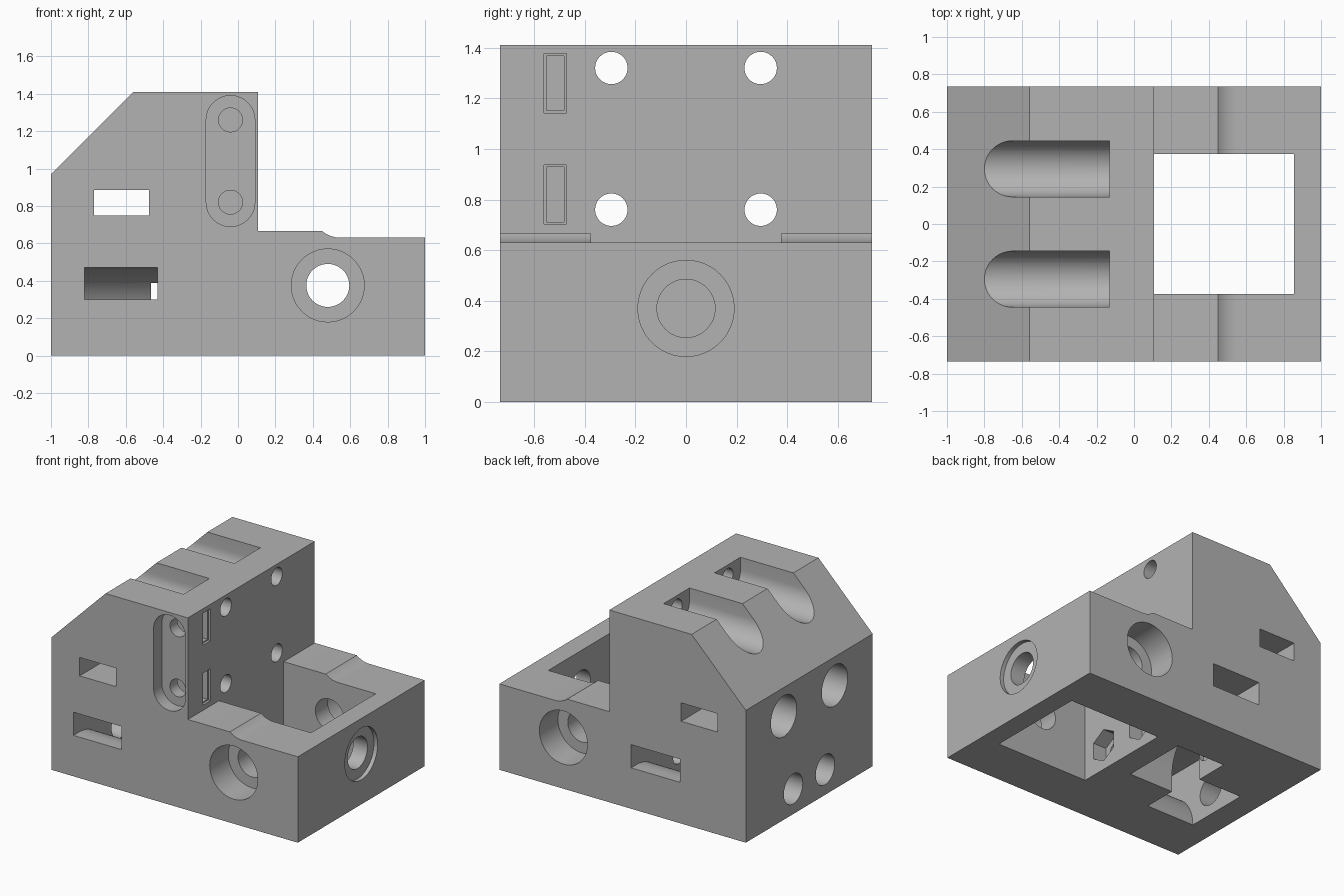
import bpy, bmesh
from math import sin, cos, pi, radians

old = bpy.data.objects.get("Cube")
if old:
    bpy.data.objects.remove(old, do_unlink=True)

grey = bpy.data.materials.new("plain grey")
grey.use_nodes = True
grey.diffuse_color = (0.45, 0.45, 0.45, 1)
grey.node_tree.nodes["Principled BSDF"].inputs["Base Color"].default_value = grey.diffuse_color


def arc(cx, cy, r, start, end, steps=16):
    angles = [radians(start + (end - start) * i / steps) for i in range(steps + 1)]
    return [(cx + r * cos(a), cy + r * sin(a)) for a in angles]


def prism(name, outline, axis, lo, hi):
    """Extrude a 2D outline along an axis; outline is (y,z), (x,z) or (x,y)."""
    place = {"X": lambda u, v, w: (w, u, v),
             "Y": lambda u, v, w: (u, w, v),
             "Z": lambda u, v, w: (u, v, w)}[axis]
    bm = bmesh.new()
    base = bm.faces.new([bm.verts.new(place(u, v, lo)) for u, v in outline])
    move = place(0, 0, hi - lo)
    grown = bmesh.ops.extrude_face_region(bm, geom=[base], use_keep_orig=True)
    bmesh.ops.translate(bm, vec=move,
                        verts=[g for g in grown["geom"] if isinstance(g, bmesh.types.BMVert)])
    bmesh.ops.recalc_face_normals(bm, faces=bm.faces)
    mesh = bpy.data.meshes.new(name)
    bm.to_mesh(mesh)
    bm.free()
    mesh.materials.append(grey)
    obj = bpy.data.objects.new(name, mesh)
    bpy.context.collection.objects.link(obj)
    return obj


def cut(outline, axis, lo, hi):
    cutter = prism("cutter", outline, axis, lo, hi)
    cutter.hide_render = True
    mod = body.modifiers.new("cut", "BOOLEAN")
    mod.operation, mod.solver, mod.object = "DIFFERENCE", "EXACT", cutter
    bpy.context.view_layer.objects.active = body
    bpy.ops.object.modifier_apply(modifier=mod.name)
    bpy.data.objects.remove(cutter, do_unlink=True)


def rect(u0, u1, v0, v1):
    return [(u0, v0), (u1, v0), (u1, v1), (u0, v1)]


def circle(u, v, r, sides=48, turn=0):
    return arc(u, v, r, turn, turn + 360, sides)[:-1]


# Stepped block with a sloped back corner and a small cove in the low deck
DEPTH, WALL = 0.735, 0.108
profile = ([(-1, 0), (1, 0), (1, 0.63)] + arc(0.55, 0.79, 0.16, 270, 231, 10)
           + [(0.44, 0.665), (WALL, 0.665), (WALL, 1.41), (-0.56, 1.41), (-1, 0.97)])
body = prism("carriage_block", profile, "Y", -DEPTH, DEPTH)

# Square well through the low deck
cut(rect(WALL, 0.855, -0.375, 0.375), "Z", -0.1, 0.8)

# Shaft holes through the well walls, with counterbores
cut(circle(0.48, 0.375, 0.115), "Y", -1, 1)
for side in (-1, 1):
    cut(circle(0.48, 0.375, 0.195), "Y", *sorted((side * 0.52, side * 1)))
cut(circle(0, 0.37, 0.115), "X", 0.8, 1.1)
cut(circle(0, 0.37, 0.19), "X", 0.97, 1.1)

# Screw holes in the tall wall; the upper counterbores open out of the top
for y in (-0.295, 0.295):
    for z in (0.76, 1.32):
        cut(circle(y, z, 0.064), "X", -0.3, 0.3)
    cut(circle(y, 0.76, 0.15), "X", -1.1, -0.13)
    trough = arc(y, 1.32, 0.15, 180, 360, 24) + [(y + 0.15, 1.6), (y - 0.15, 1.6)]
    cut(trough, "X", -1.1, -0.13)

# Straight slot across the block
cut(rect(-0.77, -0.475, 0.75, 0.885), "Y", -1, 1)

# Two curved channels from the sides down to the underside
channel = ([(-0.9, 0.3)] + arc(-0.67, 0, 0.3, 90, 0) + [(-0.37, -0.1), (0.12, -0.1)]
           + arc(-0.22, 0.13, 0.34, 0, 90) + [(-0.9, 0.47)])
cut(channel, "X", -0.82, -0.43)
cut([(-y, z) for y, z in channel], "X", -0.465, -0.07)

# Lower screw holes with hexagonal nut seats in the well
for y in (-0.185, 0.185):
    cut(circle(y, 0.185, 0.064), "X", -0.9, 0.2)
    cut(circle(y, 0.185, 0.11), "X", -1.1, -0.5)
    cut(circle(y, 0.185, 0.12, 6, 30), "X", 0.0, 0.2)

# Rounded recess on the front with two holes and nut slots from the wall
cut(arc(-0.04, 1.26, 0.13, 0, 180, 24) + arc(-0.04, 0.82, 0.13, 180, 360, 24),
    "Y", -0.9, -0.64)
for z in (0.82, 1.26):
    cut(circle(-0.04, z, 0.064), "Y", -0.9, -0.4)
    cut(rect(-0.552, -0.483, z - 0.108, z + 0.108), "X", -0.16, 0.2)
    cut(rect(-0.562, -0.473, z - 0.117, z + 0.117), "X", 0.09, 0.2)

# Smooth bores with crisp edges
for obj in bpy.context.selected_objects:
    obj.select_set(False)
body.select_set(True)
bpy.context.view_layer.objects.active = body
bpy.ops.object.shade_smooth_by_angle(angle=radians(25))
